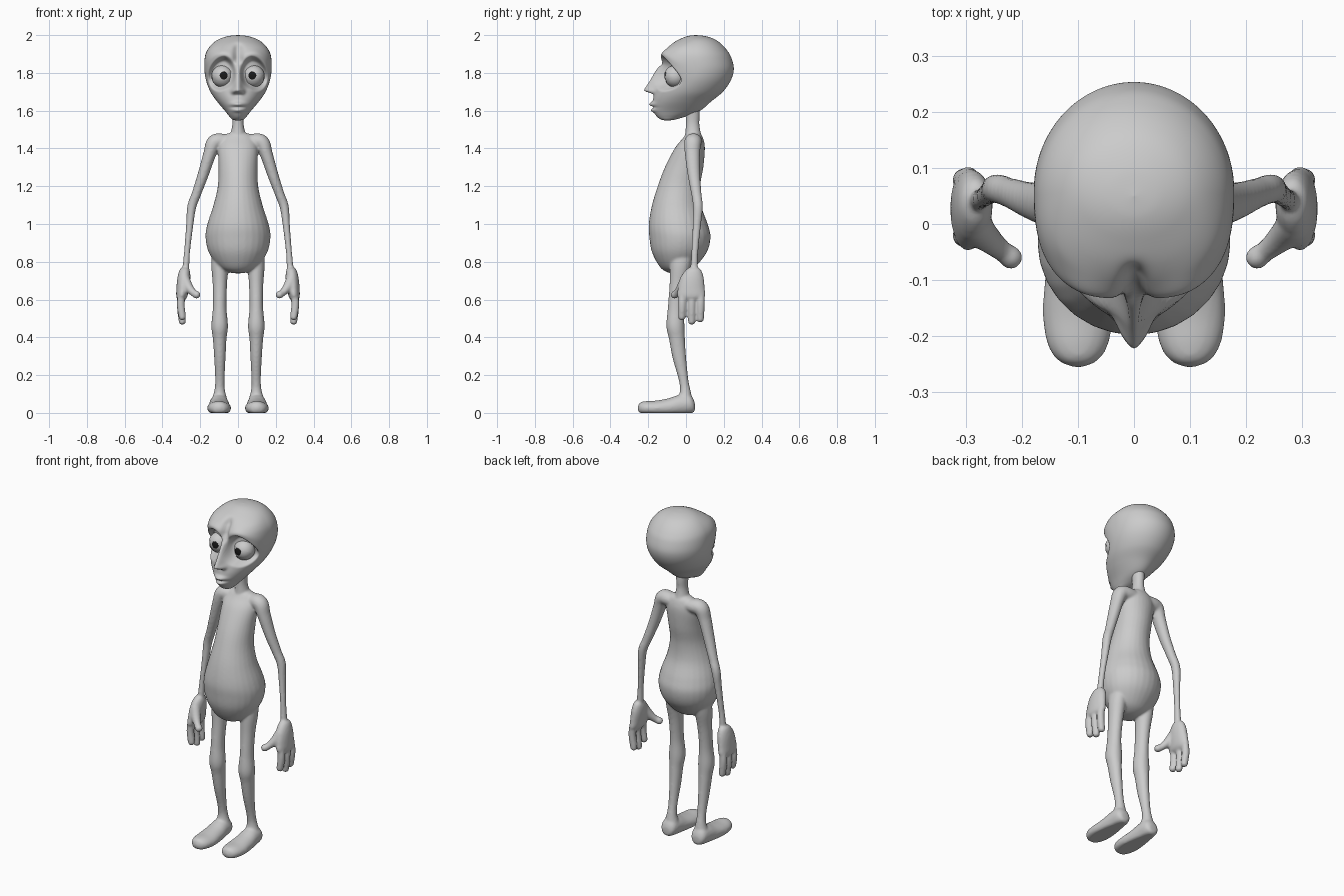
import bpy, bmesh, math
from mathutils import Vector

if "Cube" in bpy.data.objects:
    bpy.data.objects.remove(bpy.data.objects["Cube"])


def catmull(keys, n):
    """Smoothly resample rows of numbers, n steps per span."""
    k = [keys[0]] + list(keys) + [keys[-1]]
    out = []
    for i in range(1, len(k) - 2):
        for j in range(n):
            t = j / n
            out.append([0.5 * (2 * b + (c - a) * t + (2 * a - 5 * b + 4 * c - d) * t * t
                               + (3 * b - a - 3 * c + d) * t ** 3)
                        for a, b, c, d in zip(*k[i - 1:i + 3])])
    return out + [list(keys[-1])]


def skin_rings(bm, rings):
    """Bridge rings of coordinates and cap both ends."""
    vr = [[bm.verts.new(p) for p in r] for r in rings]
    m = len(vr[0])
    for a, b in zip(vr, vr[1:]):
        for i in range(m):
            bm.faces.new((a[i], a[(i + 1) % m], b[(i + 1) % m], b[i]))
    bm.faces.new(vr[0])
    bm.faces.new(vr[-1])


def tube(bm, keys, axis=None, ref=(0, 1, 0), side=1, floor=None):
    """Loft ellipses; keys are x, y, z, radius a, radius b."""
    rows = catmull(keys, 6)
    pts = [Vector((r[0] * side, r[1], r[2])) for r in rows]
    rings = []
    for i, r in enumerate(rows):
        t = Vector(axis) if axis else pts[min(i + 1, len(pts) - 1)] - pts[max(i - 1, 0)]
        t.normalize()
        a = Vector(ref).cross(t).normalized()
        b = t.cross(a)
        ring = []
        for j in range(28):
            w = 2 * math.pi * j / 28
            p = pts[i] + a * max(r[3], .001) * math.cos(w) + b * max(r[4], .001) * math.sin(w)
            if floor is not None:
                p.z = max(p.z, floor)
            ring.append(p)
        rings.append(ring)
    skin_rings(bm, rings)


def rounded(*keys):
    """Round tube keys (x, y, z, r) with domed ends."""
    k = [(x, y, z, r, r) for x, y, z, r in keys]
    p, q = Vector(k[-1][:3]), Vector(k[-2][:3])
    d = (p - q).normalized() * k[-1][3]
    e1, e2 = p + d * .7, p + d
    r = k[-1][3]
    return k + [(*e1, r * .7, r * .7), (*e2, 0, 0)]


def finish(name, bm, color=None):
    bmesh.ops.recalc_face_normals(bm, faces=bm.faces[:])
    me = bpy.data.meshes.new(name)
    bm.to_mesh(me)
    bm.free()
    me.polygons.foreach_set("use_smooth", [True] * len(me.polygons))
    ob = bpy.data.objects.new(name, me)
    bpy.context.collection.objects.link(ob)
    if color:
        mat = bpy.data.materials.new(name)
        mat.diffuse_color = (*color, 1)
        mat.use_nodes = True
        mat.node_tree.nodes["Principled BSDF"].inputs["Base Color"].default_value = mat.diffuse_color
        me.materials.append(mat)
    return ob


# Torso: z, half width, front y, back y
bm = bmesh.new()
torso = [(.738, .0, -.05, -.05), (.745, .05, -.10, .0), (.775, .105, -.14, .05),
         (.85, .155, -.18, .11), (.93, .172, -.194, .13), (1.0, .162, -.197, .115),
         (1.1, .13, -.18, .08), (1.2, .107, -.15, .075), (1.3, .103, -.112, .092),
         (1.4, .105, -.06, .10), (1.45, .09, -.02, .092), (1.478, .06, .005, .075),
         (1.485, .0, .04, .04)]
tube(bm, [(0, (f + b) / 2, z, w, (b - f) / 2) for z, w, f, b in torso], axis=(0, 0, 1))
# Neck
tube(bm, [(0, .04, 1.44, .05, .05), (0, .037, 1.485, .038, .041), (0, .035, 1.53, .03, .036),
          (0, .035, 1.58, .032, .038), (0, .03, 1.65, .04, .04)], axis=(0, 0, 1))

for s in (1, -1):
    # Shoulder and arm
    tube(bm, [(.02, .045, 1.435, .03, .04), (.08, .042, 1.438, .04, .045),
              (.125, .036, 1.43, .042, .045), (.15, .034, 1.37, .034, .04),
              (.185, .042, 1.26, .029, .033), (.22, .055, 1.16, .025, .027),
              (.245, .063, 1.09, .024, .026), (.256, .057, .99, .019, .022),
              (.269, .047, .86, .016, .018), (.276, .043, .77, .018, .019),
              (.28, .04, .72, .018, .02)], side=s)
    # Palm
    tube(bm, [(.28, .04, .775, 0, 0), (.282, .04, .762, .024, .036), (.286, .033, .72, .034, .06),
              (.292, .028, .66, .034, .071), (.298, .028, .61, .027, .07),
              (.30, .028, .585, 0, 0)], axis=(0, 0, 1), side=s)
    # Fingers and thumb
    for y, yt, zt in ((-.02, -.022, .508), (.03, .03, .485), (.078, .076, .497)):
        tube(bm, rounded((.296, y, .64, .02), (.303, y, .575, .021),
                         (.295, yt, zt, .019)), side=s)
    tube(bm, rounded((.285, .0, .71, .03), (.262, -.025, .665, .025), (.235, -.048, .635, .019),
                     (.219, -.06, .625, .021)), side=s)
    # Leg
    tube(bm, [(.095, -.02, .86, .04, .06), (.096, -.03, .78, .045, .055),
              (.096, -.042, .68, .038, .045), (.097, -.053, .56, .036, .043),
              (.097, -.056, .46, .044, .048), (.097, -.048, .39, .036, .042),
              (.096, -.035, .29, .03, .036), (.096, -.014, .18, .025, .026),
              (.097, -.004, .12, .028, .028), (.098, -.004, .06, .045, .04)],
         axis=(0, 0, 1), side=s)
    # Foot, lofted heel to toe with a flat sole
    foot = [(.048, .035, .0, .0), (.043, .035, .03, .03), (.02, .045, .046, .05),
            (-.03, .042, .052, .055), (-.09, .03, .058, .048), (-.16, .025, .063, .04),
            (-.215, .025, .054, .037), (-.245, .025, .033, .028), (-.257, .025, 0, 0)]
    tube(bm, [(.1, y, z, a, b) for y, z, a, b in foot], axis=(0, -1, 0), ref=(0, 0, 1),
         side=s, floor=0)
body = finish("body", bm)
rm = body.modifiers.new("Fuse", 'REMESH')
rm.mode = 'VOXEL'
rm.voxel_size = .0065
rm.use_smooth_shade = True
sm = body.modifiers.new("Soften", 'SMOOTH')
sm.factor = .5
sm.iterations = 6


# Head with a sculpted face
def step(a, b, v):
    t = min(1, max(0, (v - a) / (b - a)))
    return t * t * (3 - 2 * t)


def bump(v, c, s):
    return math.exp(-((v - c) / s) ** 2)


def face_offset(x, z):
    ax = abs(x)
    d = ((ax - .085) / .073) ** 2 + ((z - 1.80 + .25 * max(0, ax - .07)) / .088) ** 2
    o = .05 * (1 - step(.45, 1.15, d))                                # eye socket
    arch = 1.905 - 6 * (ax - .08) ** 2
    o -= .014 * bump(z, arch, .022) * bump(ax, .09, .06)              # brow ridge
    o += .03 * bump(x, 0, .022) * step(1.82, 1.88, z) * (1 - step(1.92, 1.97, z))
    k = min(1, max(0, (1.85 - z) / .135))
    o -= (.012 + .046 * k) * step(1.683, 1.708, z) * (1 - step(1.80, 1.88, z)) \
        * bump(x, 0, .015 + .01 * k)                                  # nose
    o -= .012 * bump(ax, .024, .012) * bump(z, 1.70, .015)            # nostril wings
    o -= .020 * bump(x, 0, .034) * bump(z, 1.634, .012)               # upper lip
    o -= .014 * bump(x, 0, .028) * bump(z, 1.602, .010)               # lower lip
    o += .008 * bump(x, 0, .036) * bump(z, 1.618, .005)               # mouth line
    return o


# z, half width, front y, back y
head = [(1.548, .0, -.10, -.10), (1.552, .028, -.13, -.06), (1.57, .046, -.155, .0),
        (1.60, .07, -.172, .075), (1.65, .112, -.175, .135), (1.70, .146, -.166, .195),
        (1.76, .169, -.147, .237), (1.82, .178, -.135, .253), (1.88, .176, -.13, .24),
        (1.92, .163, -.112, .217), (1.955, .135, -.075, .185), (1.98, .098, -.03, .148),
        (1.995, .05, .01, .10), (2.0, .0, .05, .05)]
rings = []
for z, w, f, b in catmull(head, 9):
    w, m, h = max(w, .0005), (f + b) / 2, max((b - f) / 2, .0005)
    ring = []
    for j in range(180):
        t = 2 * math.pi * j / 180
        c, s = math.cos(t), math.sin(t)
        n = 2 + .6 * step(1.74, 1.86, z) * (1 - step(1.93, 1.98, z)) if c > 0 else 2
        x = w * math.copysign(abs(s) ** (2 / n), s)
        y = m - h * math.copysign(abs(c) ** (2 / n), c)
        if c > 0:
            y += face_offset(x, z) * step(0, .45, c)
        ring.append((x, y, z))
    rings.append(ring)
bm = bmesh.new()
skin_rings(bm, rings)
finish("head", bm)


# Eyes: ball, pupil and two lids per side
def ball(center, r, scale=(1, 1, 1), cut=None):
    bm = bmesh.new()
    bmesh.ops.create_uvsphere(bm, u_segments=32, v_segments=20, radius=r)
    if cut:
        bmesh.ops.bisect_plane(bm, geom=bm.verts[:] + bm.edges[:] + bm.faces[:],
                               plane_co=(0, 0, 0), plane_no=cut, clear_inner=True)
    bmesh.ops.scale(bm, vec=scale, verts=bm.verts)
    bmesh.ops.translate(bm, vec=center, verts=bm.verts)
    return bm


for s, label in ((1, "left"), (-1, "right")):
    c = Vector((.083 * s, -.058, 1.782))
    finish("eyeball_" + label, ball(c, .054), (.8, .8, .8))
    finish("pupil_" + label, ball(c + Vector((-.007 * s, -.051, .004)), .021, (1, .25, 1)),
           (.01, .01, .01))
    finish("upper_lid_" + label, ball(c, .058, cut=(.12 * s, .42, .9)))
    finish("lower_lid_" + label, ball(c, .058, cut=(0, .5, -.86)))
